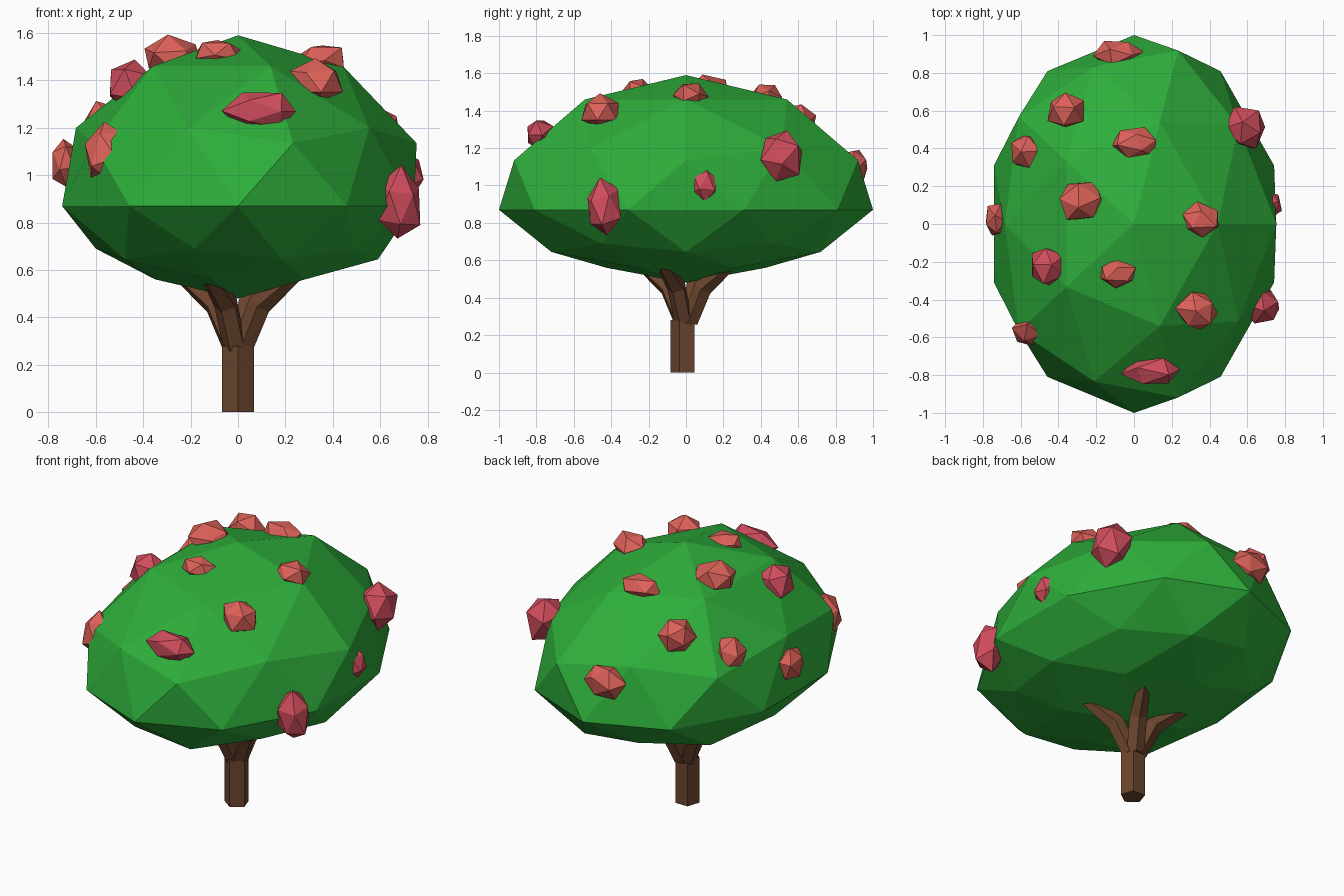
import bpy, bmesh, math, random
from mathutils import Vector, Matrix

if "Cube" in bpy.data.objects:
    bpy.data.objects.remove(bpy.data.objects["Cube"])

random.seed(4)


def material(name, rgb):
    m = bpy.data.materials.new(name)
    m.diffuse_color = (*rgb, 1)
    m.use_nodes = True
    m.node_tree.nodes["Principled BSDF"].inputs["Base Color"].default_value = m.diffuse_color
    return m


GREEN = material("leaf_green", (0.027, 0.42, 0.043))
BROWN = material("bark_brown", (0.15, 0.06, 0.027))
RED = material("fruit_red", (0.72, 0.12, 0.10))
PINK = material("fruit_pink", (0.64, 0.075, 0.11))


def finish(bm, name, mat):
    bmesh.ops.recalc_face_normals(bm, faces=bm.faces)
    me = bpy.data.meshes.new(name)
    bm.to_mesh(me)
    bm.free()
    me.materials.append(mat)
    ob = bpy.data.objects.new(name, me)
    bpy.context.collection.objects.link(ob)
    return ob


def tube(bm, rings):
    """Five-sided tube through (centre, radius, tilt about y) rings, corner at angle 0 = -y."""
    loops = []
    for c, r, tilt, start in rings:
        rot = Matrix.Rotation(tilt, 3, 'Y')
        loops.append([bm.verts.new(Vector(c) + rot @ Vector(
            (r * math.cos(start + k * math.tau / 5), r * math.sin(start + k * math.tau / 5), 0)))
            for k in range(5)])
    for a, b in zip(loops, loops[1:]):
        for k in range(5):
            bm.faces.new((a[k], a[(k + 1) % 5], b[(k + 1) % 5], b[k]))
    bm.faces.new(loops[0])
    bm.faces.new(loops[-1])


# Canopy: low-poly ball with a tall dome and a shallow underside
# each level: height on unit ball, radius factor, final height
LEVELS = [(1, 1, 1.59), (.85, 1.08, 1.46), (.526, 1.03, 1.20), (.447, 1.08, 1.135), (0, 1, .87),
          (-.447, .86, .69), (-.526, .89, .645), (-.85, .85, .56), (-1, 1, .48)]
bm = bmesh.new()
bmesh.ops.create_icosphere(bm, subdivisions=2, radius=1)
for v in bm.verts:
    _, f, z = min(LEVELS, key=lambda l: abs(l[0] - v.co.z))
    v.co = Vector((v.co.x * .78 * f, v.co.y * f, z))
finish(bm, "canopy", GREEN)

# Trunk
bm = bmesh.new()
tube(bm, [((0, -.012, 0), .07, 0, -math.pi / 2), ((0, -.012, .28), .07, 0, -math.pi / 2)])
finish(bm, "trunk", BROWN)

# Four bent branches fanning out into the canopy
for i in range(4):
    bm = bmesh.new()
    tube(bm, [((.018, 0, .26), .05, .1, 0), ((.105, 0, .455), .053, .65, 0),
              ((.30, 0, .60), .03, .95, 0)])
    bmesh.ops.rotate(bm, verts=bm.verts, cent=(0, 0, 0),
                     matrix=Matrix.Rotation(math.radians(-28 + 90 * i), 3, 'Z'))
    finish(bm, f"branch_{i + 1}", BROWN)

# Faceted fruit: centre, half sizes, material
FRUIT = [
    ((-.08, .90, 1.10), (.13, .08, .11), RED),
    ((-.36, .60, 1.34), (.105, .10, .10), RED),
    ((-.57, .38, 1.20), (.095, .10, .11), RED),
    ((.01, .43, 1.48), (.13, .09, .075), RED),
    ((.59, .51, 1.16), (.12, .12, .15), PINK),
    ((-.28, .12, 1.50), (.135, .115, .09), RED),
    ((.35, .02, 1.48), (.12, .095, .08), RED),
    ((-.73, .02, 1.05), (.065, .10, .115), RED),
    ((.72, .10, 1.00), (.065, .08, .10), PINK),
    ((-.45, -.22, 1.38), (.11, .11, .12), PINK),
    ((-.09, -.26, 1.51), (.105, .075, .065), RED),
    ((.33, -.46, 1.395), (.115, .105, .095), RED),
    ((-.55, -.56, 1.09), (.10, .09, .14), RED),
    ((.10, -.78, 1.27), (.16, .085, .085), PINK),
    ((.68, -.44, .88), (.10, .10, .155), PINK),
]
for i, (c, s, mat) in enumerate(FRUIT):
    bm = bmesh.new()
    bmesh.ops.create_icosphere(bm, subdivisions=1, radius=1)
    spin = Matrix.Rotation(random.uniform(0, 6), 3, 'Z') @ Matrix.Rotation(random.uniform(0, 6), 3, 'X')
    for v in bm.verts:
        p = spin @ v.co * random.uniform(.9, 1.1)
        v.co = Vector(c) + Vector([p[k] * s[k] for k in range(3)])
    finish(bm, f"fruit_{i + 1}", mat)
